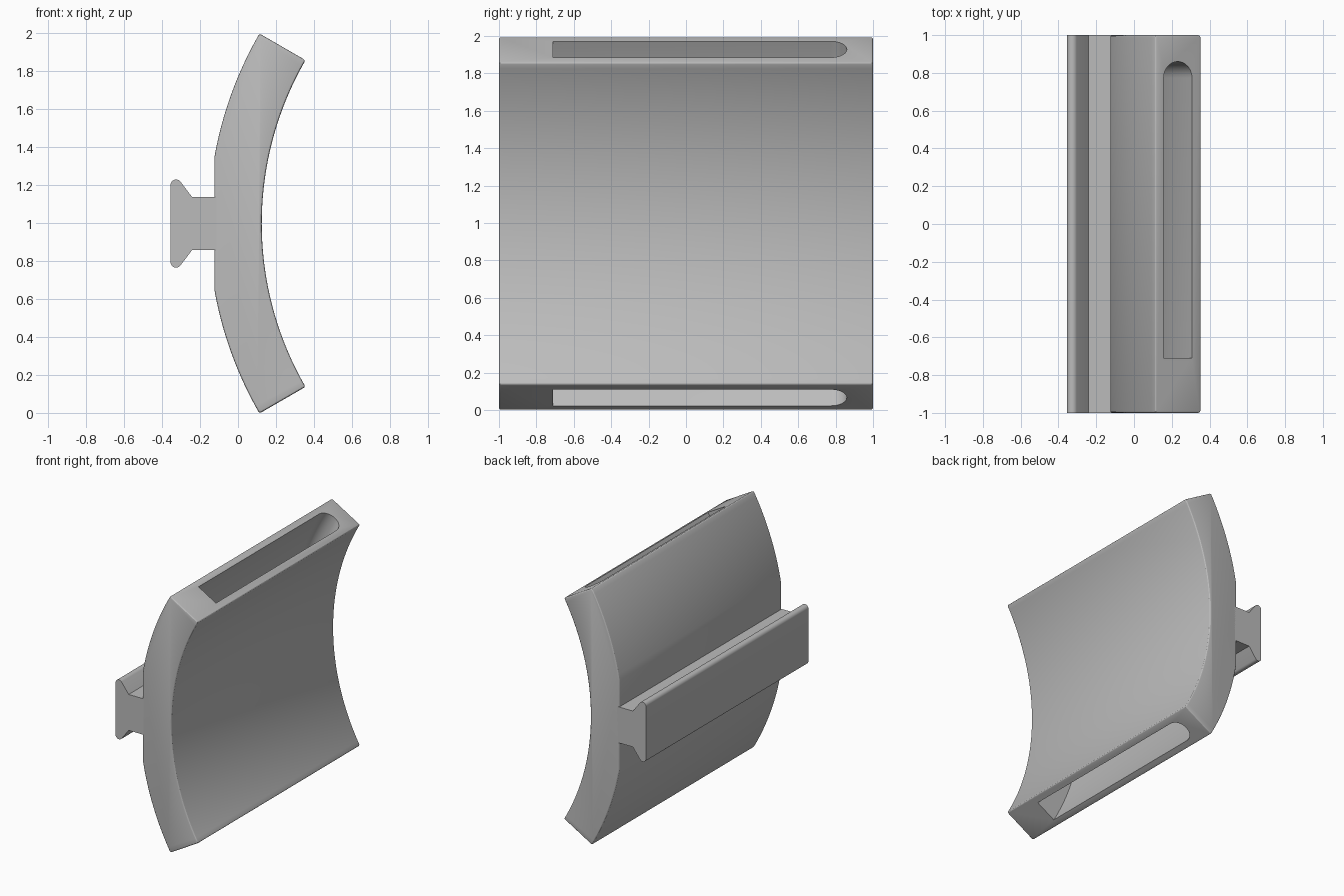
import bpy, bmesh
from math import sin, cos, radians, pi

if "Cube" in bpy.data.objects:
    bpy.data.objects.remove(bpy.data.objects["Cube"], do_unlink=True)

CX, CZ = 1.845, 0.997            # centre of the curved plate
R_IN, R_OUT, HALF = 1.72, 2.0, radians(30)
FLAT_X = -0.125                  # flat pad on the back of the plate
STEPS = 48

grey = bpy.data.materials.new("light_grey")
grey.use_nodes = True
colour = (0.5, 0.5, 0.5, 1)
grey.diffuse_color = colour
grey.node_tree.nodes["Principled BSDF"].inputs["Base Color"].default_value = colour


def polar(r, a):
    return (CX - r * cos(a), CZ + r * sin(a))


def add_object(name, bm):
    bmesh.ops.recalc_face_normals(bm, faces=bm.faces)
    mesh = bpy.data.meshes.new(name)
    bm.to_mesh(mesh)
    bm.free()
    mesh.materials.append(grey)
    ob = bpy.data.objects.new(name, mesh)
    bpy.context.collection.objects.link(ob)
    return ob


def extrude_profile(name, points, y0, y1):
    bm = bmesh.new()
    face = bm.faces.new([bm.verts.new((x, y0, z)) for x, z in points])
    new = bmesh.ops.extrude_face_region(bm, geom=[face])["geom"]
    bmesh.ops.translate(bm, vec=(0, y1 - y0, 0),
                        verts=[v for v in new if isinstance(v, bmesh.types.BMVert)])
    return add_object(name, bm)


def activate(ob):
    bpy.ops.object.select_all(action="DESELECT")
    ob.select_set(True)
    bpy.context.view_layer.objects.active = ob


def smooth(ob):
    activate(ob)
    bpy.ops.object.shade_smooth_by_angle(angle=radians(20))


# Curved plate: two concentric arcs, the outer one cut by a flat pad
angles = [-HALF + 2 * HALF * i / STEPS for i in range(STEPS + 1)]
inner = [polar(R_IN, a) for a in angles]
pad_z = (R_OUT ** 2 - (CX - FLAT_X) ** 2) ** 0.5
outer = [p for p in (polar(R_OUT, a) for a in reversed(angles)) if p[0] > FLAT_X + 0.002]
half = len(outer) // 2
outer[half:half] = [(FLAT_X, CZ + pad_z), (FLAT_X, CZ - pad_z)]
plate = extrude_profile("curved_plate", inner + outer, -1, 1)

# Curved slot running through the plate: square at the front, round at the back
r_mid, r_half, y_front, y_back = 1.8625, 0.0866, -0.71, 0.86
section = [(-r_half, y_front), (r_half, y_front)]
section += [(r_half * cos(pi * i / 16), y_back - r_half + r_half * sin(pi * i / 16))
            for i in range(17)]
bm = bmesh.new()
rings = []
for i in range(STEPS + 1):
    a = (-HALF + 2 * HALF * i / STEPS) * 1.05
    ring = []
    for dr, y in section:
        x, z = polar(r_mid + dr, a)
        ring.append(bm.verts.new((x, y, z)))
    rings.append(ring)
for lower, upper in zip(rings, rings[1:]):
    for j in range(len(section)):
        k = (j + 1) % len(section)
        bm.faces.new((lower[j], lower[k], upper[k], upper[j]))
bm.faces.new(rings[0])
bm.faces.new(rings[-1])
cutter = add_object("slot_cutter", bm)
cutter.hide_render = True

# Soften the plate edges, then cut the slot
activate(plate)
bevel = plate.modifiers.new("soft_edges", "BEVEL")
bevel.width, bevel.segments = 0.012, 3
bevel.limit_method, bevel.angle_limit = "ANGLE", radians(40)
cut = plate.modifiers.new("slot", "BOOLEAN")
cut.operation, cut.object, cut.solver = "DIFFERENCE", cutter, "EXACT"
for name in ("soft_edges", "slot"):
    bpy.ops.object.modifier_apply(modifier=name)
bpy.data.objects.remove(cutter, do_unlink=True)
smooth(plate)

# Mounting rail: a narrow neck flaring to a round-lipped head
tip_x, tip_z, tip_r = -0.326, 0.203, 0.029
upper = [(FLAT_X + 0.02, 0.14), (-0.242, 0.14)]
for i in range(11):
    a = radians(38 + 142 * i / 10)
    upper.append((tip_x + tip_r * cos(a), tip_z + tip_r * sin(a)))
profile = [(x, CZ + z) for x, z in upper] + [(x, CZ - z) for x, z in reversed(upper)]
smooth(extrude_profile("mounting_rail", profile, -1, 1))
